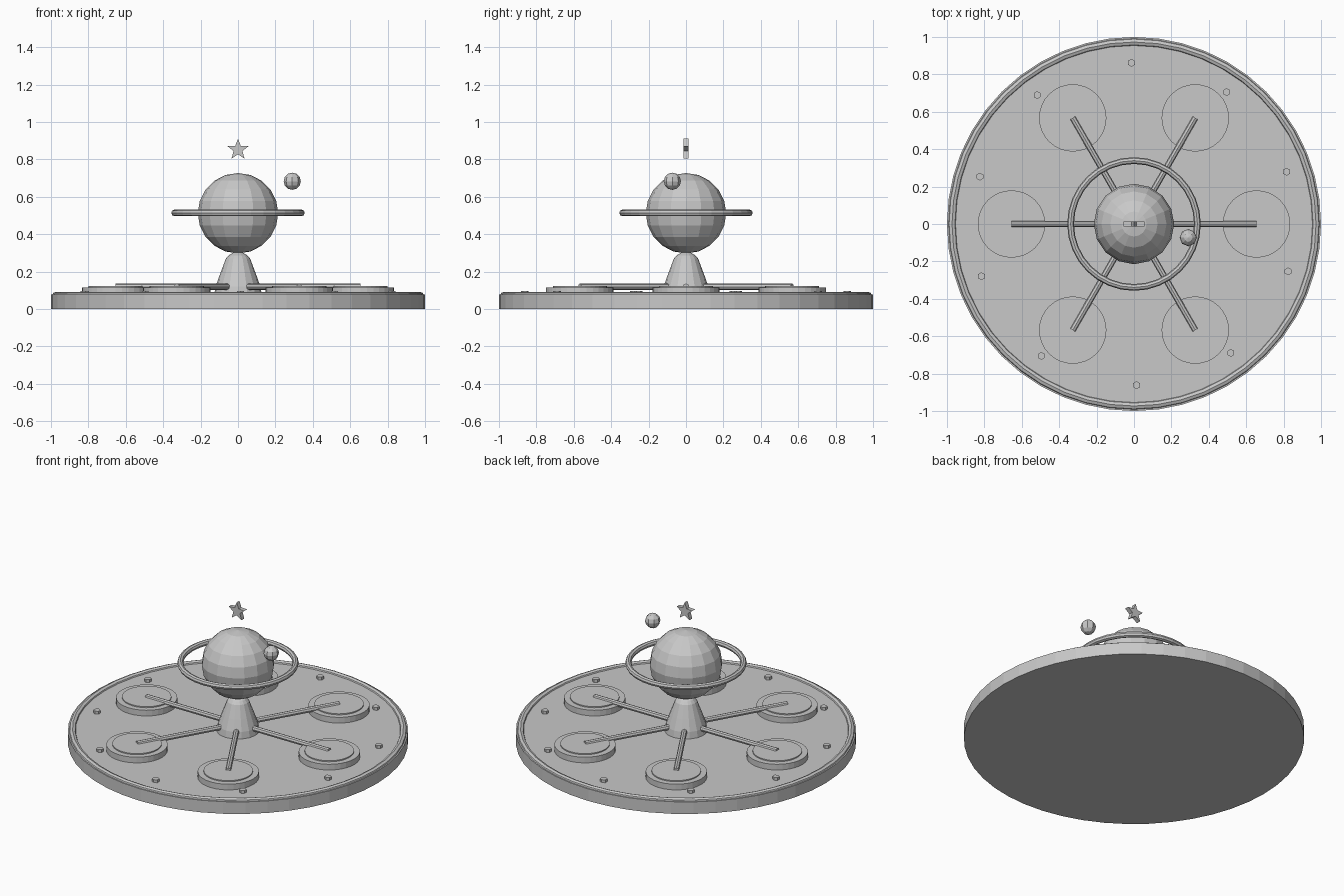
import bpy, bmesh
from math import sin, cos, pi, radians

cube = bpy.data.objects.get("Cube")
if cube:
    bpy.data.objects.remove(cube, do_unlink=True)

grey = bpy.data.materials.new("plain_grey")
grey.use_nodes = True
COLOUR = (0.58, 0.58, 0.58, 1)
grey.diffuse_color = COLOUR
grey.node_tree.nodes["Principled BSDF"].inputs["Base Color"].default_value = COLOUR


def finish(name):
    obj = bpy.context.object
    obj.name = name
    obj.data.materials.append(grey)
    return obj


def disc(name, radius, low, high, x=0, y=0, sides=32):
    bpy.ops.mesh.primitive_cylinder_add(vertices=sides, radius=radius, depth=high - low,
                                        location=(x, y, (low + high) / 2))
    return finish(name)


def ring(name, major, minor, z, sides):
    bpy.ops.mesh.primitive_torus_add(major_radius=major, minor_radius=minor, location=(0, 0, z),
                                     major_segments=sides, minor_segments=8)
    return finish(name)


def ball(name, radius, location, segments, rings):
    bpy.ops.mesh.primitive_uv_sphere_add(radius=radius, location=location,
                                         segments=segments, ring_count=rings)
    return finish(name)


def mesh_object(name, bm):
    bmesh.ops.recalc_face_normals(bm, faces=bm.faces)
    mesh = bpy.data.meshes.new(name)
    bm.to_mesh(mesh)
    bm.free()
    obj = bpy.data.objects.new(name, mesh)
    bpy.context.collection.objects.link(obj)
    mesh.materials.append(grey)
    return obj


# Round base with a raised rim
disc("base", 1.0, 0, 0.078, sides=48)
ring("base_rim", 0.973, 0.022, 0.07, 48)

# Six stepped pads, each reached by a straight arm from the hub
REACH = 0.655
for i in range(6):
    a = i * pi / 3
    x, y = REACH * cos(a), REACH * sin(a)
    disc(f"pad_{i + 1}", 0.18, 0.07, 0.115, x, y)
    disc(f"pad_top_{i + 1}", 0.145, 0.11, 0.122, x, y)
    bpy.ops.mesh.primitive_cylinder_add(vertices=8, radius=0.017, depth=REACH,
                                        location=(x / 2, y / 2, 0.119), rotation=(0, pi / 2, a))
    finish(f"arm_{i + 1}")

# Small studs around the deck
for i in range(10):
    a = 0.33 + i * pi / 5
    disc(f"stud_{i + 1}", 0.021, 0.07, 0.097, 0.862 * cos(a), 0.862 * sin(a), sides=6)

# Flared hub, turned from a profile
profile = [(0.128, 0.07), (0.12, 0.12), (0.095, 0.19), (0.065, 0.27), (0.05, 0.287), (0.02, 0.305)]
SIDES = 16
bm = bmesh.new()
loops = [[bm.verts.new((r * cos(2 * pi * k / SIDES), r * sin(2 * pi * k / SIDES), z))
          for k in range(SIDES)] for r, z in profile]
for low, high in zip(loops, loops[1:]):
    for k in range(SIDES):
        n = (k + 1) % SIDES
        bm.faces.new((low[k], low[n], high[n], high[k]))
bm.faces.new(loops[0])
bm.faces.new(loops[-1])
mesh_object("hub", bm)

# Ringed planet and its moon
ball("planet", 0.215, (0, 0, 0.512), 16, 10)
ring("planet_ring", 0.339, 0.018, 0.514, 32)
ball("moon", 0.046, (0.29, -0.073, 0.683), 8, 6)

# Five-pointed star above the planet
bm = bmesh.new()
outline = []
for k in range(10):
    r = 0.025 if k % 2 else 0.059
    a = radians(90 + 36 * k)
    outline.append(bm.verts.new((r * cos(a), -0.014, 0.852 + r * sin(a))))
front = bm.faces.new(outline)
back = bmesh.ops.extrude_face_region(bm, geom=[front])["geom"]
bmesh.ops.translate(bm, vec=(0, 0.028, 0),
                    verts=[v for v in back if isinstance(v, bmesh.types.BMVert)])
mesh_object("star", bm)
